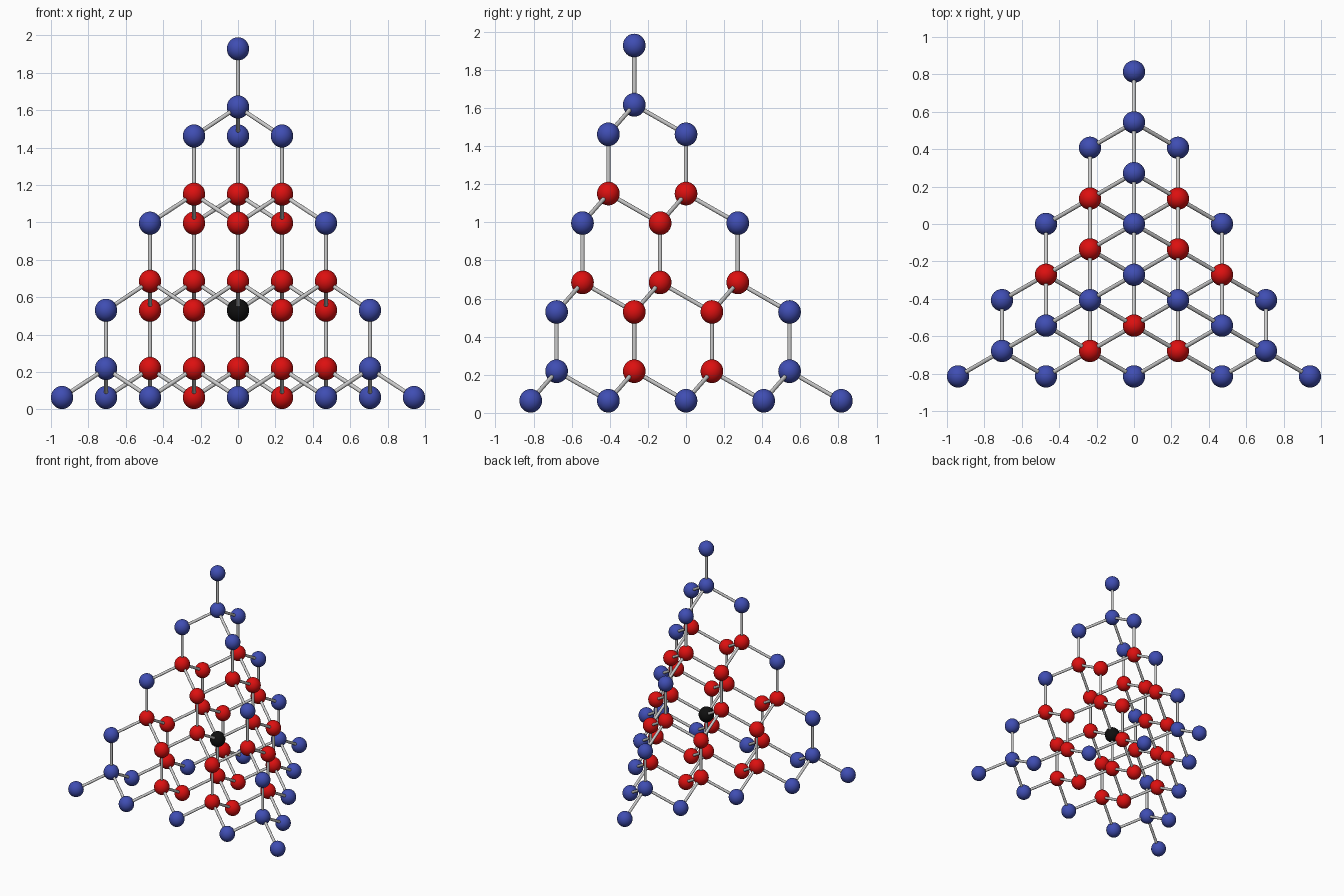
import bpy, bmesh
from mathutils import Vector, Matrix

if "Cube" in bpy.data.objects:
    bpy.data.objects.remove(bpy.data.objects["Cube"])

SX, SY = 0.2352, 0.1358          # horizontal lattice steps
LAYER, RISE = 0.466, 0.155       # layer period, height of slanted bonds
Z0, Y0 = 0.0635, -0.2715
BALL_R, BOND_R = 0.0595, 0.011


def material(name, color):
    m = bpy.data.materials.new(name)
    m.diffuse_color = (*color, 1)
    m.use_nodes = True
    m.node_tree.nodes["Principled BSDF"].inputs["Base Color"].default_value = m.diffuse_color
    return m


def make_mesh(name, build, mat=None):
    me = bpy.data.meshes.new(name)
    bm = bmesh.new()
    build(bm)
    bm.to_mesh(me)
    bm.free()
    if mat:
        me.materials.append(mat)
    return me


def place(name, mesh, loc):
    ob = bpy.data.objects.new(name, mesh)
    ob.location = loc
    bpy.context.collection.objects.link(ob)
    return ob


def ball(bm):
    bmesh.ops.create_uvsphere(bm, u_segments=32, v_segments=16, radius=BALL_R,
                              matrix=Matrix.Diagonal((1, 1, 1.04, 1)))
    for f in bm.faces:
        f.smooth = True


def rod(bm):
    bmesh.ops.create_cone(bm, cap_ends=True, segments=16, radius1=BOND_R,
                          radius2=BOND_R, depth=1)
    for f in bm.faces:
        f.smooth = len(f.verts) == 4


def position(k, lift=0.0):
    a, b, c, d = k
    return Vector(((a - b) * SX, Y0 + (2 * c - a - b) * SY, Z0 + lift + d * LAYER))


def lattice(total):
    # all four-part lattice coordinates with the given sum
    r = range(total + 1)
    return [(a, b, c, total - a - b - c) for a in r for b in r for c in r
            if a + b + c <= total]


blue = make_mesh("blue_ball", ball, material("blue", (0.05, 0.075, 0.45)))
red = make_mesh("red_ball", ball, material("red", (0.72, 0.005, 0.005)))
black = make_mesh("black_ball", ball, material("black", (0.005, 0.005, 0.005)))
bond = make_mesh("bond", rod)

# outer atoms: blue along the edges, red on the faces, black in the centre
for k in lattice(4):
    mesh = black if min(k) == 1 else blue if k.count(0) >= 2 else red
    place(mesh.name + "_outer", mesh, position(k))

# inner atoms, each with four bonds to its neighbours
for k in lattice(3):
    p = position(k, RISE)
    mesh = blue if max(k) == 3 else red
    place(mesh.name + "_inner", mesh, p)
    for i in range(4):
        q = position([v + (i == j) for j, v in enumerate(k)])
        ob = place("bond", bond, (p + q) / 2)
        ob.rotation_euler = (q - p).to_track_quat('Z', 'Y').to_euler()
        ob.scale = (1, 1, (q - p).length)
